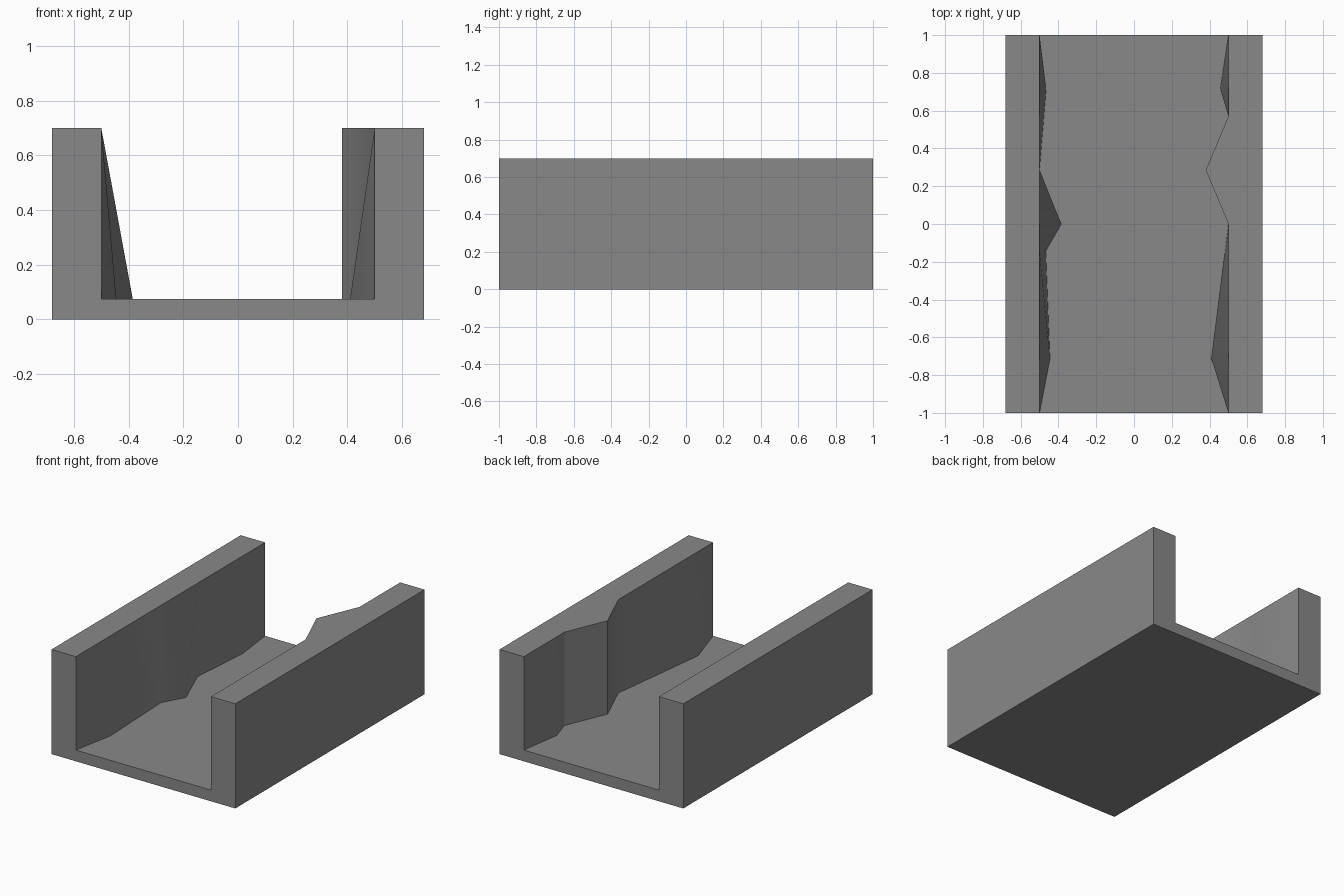
import bpy, bmesh, math

if "Cube" in bpy.data.objects:
    bpy.data.objects.remove(bpy.data.objects["Cube"], do_unlink=True)

HALF_W, HEIGHT, FLOOR, INNER = 0.68, 0.70, 0.075, 0.5

# Bulge of each wall toward the middle, as (y, amount) points
right_foot = [(-1, 0), (-0.714, 0.055), (-0.143, 0.033), (0, 0.115),
              (0.286, 0), (0.714, 0.035), (1, 0)]
left_foot = [(-1, 0), (-0.714, 0.09), (0, 0), (0.286, 0.12),
             (0.571, 0), (0.714, 0.043), (1, 0)]
left_rim = [(-1, 0), (0, 0), (0.286, 0.12), (0.571, 0), (1, 0)]


def bulge(path, y):
    for (y0, a), (y1, b) in zip(path, path[1:]):
        if y <= y1:
            return a + (b - a) * (y - y0) / (y1 - y0)
    return 0


def section(y):
    """U-shaped cross-section of the channel at y."""
    return [(-HALF_W, y, 0), (HALF_W, y, 0), (HALF_W, y, HEIGHT),
            (INNER - bulge(left_rim, y), y, HEIGHT),
            (INNER - bulge(left_foot, y), y, FLOOR),
            (-INNER + bulge(right_foot, y), y, FLOOR),
            (-INNER, y, HEIGHT), (-HALF_W, y, HEIGHT)]


# Loft the sections from front to back and cap the ends
bm = bmesh.new()
stations = sorted({y for path in (right_foot, left_foot) for y, _ in path})
rings = [[bm.verts.new(p) for p in section(y)] for y in stations]
for a, b in zip(rings, rings[1:]):
    for i in range(len(a)):
        j = (i + 1) % len(a)
        bm.faces.new((a[i], a[j], b[j], b[i]))
bm.faces.new(rings[0])
bm.faces.new(rings[-1])
bmesh.ops.recalc_face_normals(bm, faces=bm.faces)
mesh = bpy.data.meshes.new("channel")
bm.to_mesh(mesh)
bm.free()

# Plain grey stone
stone = bpy.data.materials.new("stone grey")
stone.use_nodes = True
grey = (0.25, 0.25, 0.25, 1)
stone.diffuse_color = grey
stone.node_tree.nodes["Principled BSDF"].inputs["Base Color"].default_value = grey
mesh.materials.append(stone)

channel = bpy.data.objects.new("channel", mesh)
bpy.context.collection.objects.link(channel)
bpy.context.view_layer.objects.active = channel
channel.select_set(True)
bpy.ops.object.shade_smooth_by_angle(angle=math.radians(30))
